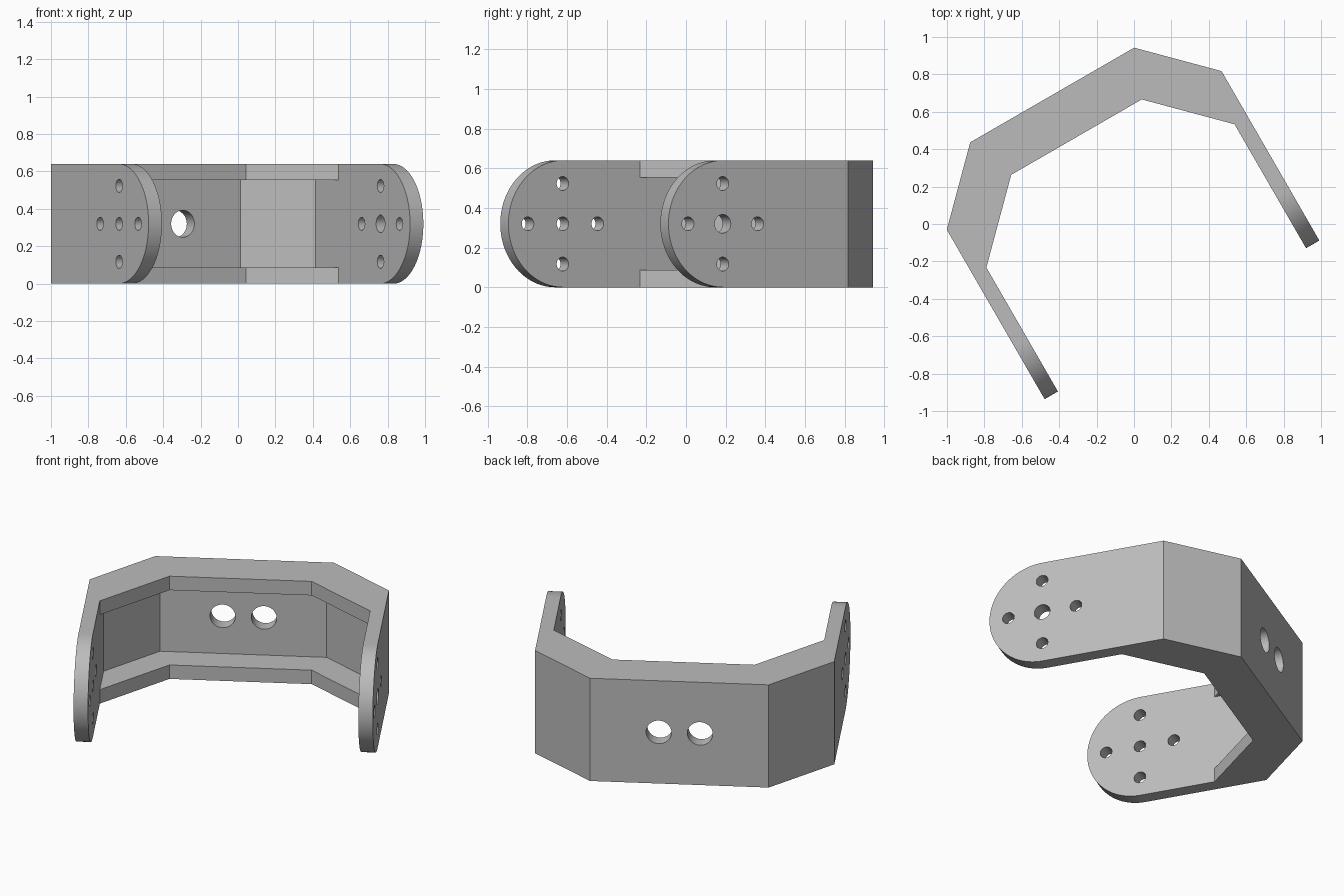
import bpy, bmesh, math
from mathutils import Matrix, Vector

if "Cube" in bpy.data.objects:
    bpy.data.objects.remove(bpy.data.objects["Cube"])

HEIGHT, WALL, FLANGE = 0.64, 0.082, 0.087
MID = HEIGHT / 2
TIP = -0.572              # front end of the arms
PIVOT = TIP + MID         # centre of the rounded arm ends

metal = bpy.data.materials.new("grey metal")
metal.diffuse_color = (0.5, 0.5, 0.5, 1)
metal.use_nodes = True
metal.node_tree.nodes["Principled BSDF"].inputs["Base Color"].default_value = (0.5, 0.5, 0.5, 1)


def prism(name, outline, lo, hi, axis="Z"):
    """Extrude a 2D outline from lo to hi along an axis."""
    place = {"X": lambda p, t: (t, p[0], p[1]),
             "Y": lambda p, t: (p[0], t, p[1]),
             "Z": lambda p, t: (p[0], p[1], t)}[axis]
    bm = bmesh.new()
    face = bm.faces.new([bm.verts.new(place(p, lo)) for p in outline])
    new = bmesh.ops.extrude_face_region(bm, geom=[face])["geom"]
    shift = Vector(place((0, 0), hi - lo))
    bmesh.ops.translate(bm, vec=shift, verts=[v for v in new if isinstance(v, bmesh.types.BMVert)])
    bmesh.ops.recalc_face_normals(bm, faces=bm.faces)
    mesh = bpy.data.meshes.new(name)
    bm.to_mesh(mesh)
    bm.free()
    mesh.materials.append(metal)
    obj = bpy.data.objects.new(name, mesh)
    bpy.context.collection.objects.link(obj)
    return obj


def arc(cx, cy, r, start, end, n):
    return [(cx + r * math.cos(a), cy + r * math.sin(a))
            for a in (start + (end - start) * i / n for i in range(n + 1))]


def circle(cx, cy, r, n=32):
    return arc(cx, cy, r, 0, math.tau, n)[:-1]


def mirrored(half):
    """Complete a right-hand path with its mirror image."""
    return half + [(-x, y) for x, y in reversed(half)]


def combine(target, tool, operation):
    bpy.context.view_layer.objects.active = target
    mod = target.modifiers.new(operation.lower(), "BOOLEAN")
    mod.operation, mod.solver, mod.object = operation, "EXACT", tool
    bpy.ops.object.modifier_apply(modifier=mod.name)
    bpy.data.objects.remove(tool)


# Bent strap, drawn taller and longer than needed, then trimmed
outer = mirrored([(0.848, -0.7), (0.848, 0.474), (0.506, 0.816)])
inner = mirrored([(0.848 - WALL, -0.7), (0.848 - WALL, 0.44), (0.472, 0.816 - WALL)])
bracket = prism("bracket", outer + inner[::-1], -0.05, HEIGHT + 0.05)

# Stiffening flanges along the top and bottom edges
lip = mirrored([(0.807, 0.152), (0.403, 0.556)])
seat = mirrored([(0.807, 0.457), (0.489, 0.775)])
for lo, hi in ((-0.1, FLANGE), (HEIGHT - FLANGE, HEIGHT + 0.1)):
    combine(bracket, prism("flange", lip + seat[::-1], lo, hi), "UNION")

# Trim to height and round the arm ends
side = arc(PIVOT, MID, MID, math.pi / 2, 1.5 * math.pi, 56) + [(1, 0), (1, HEIGHT)]
combine(bracket, prism("side_trim", side, -1, 1, "X"), "INTERSECT")

# Cross of mounting holes in each arm; the right-hand centre bore is larger
for lo, hi, bore in ((-1, -0.6, 0.035), (0.6, 1, 0.047)):
    for dy, dz, r in ((0, 0, bore), (0.203, 0, 0.035), (-0.203, 0, 0.035),
                      (0, 0.203, 0.035), (0, -0.203, 0.035)):
        combine(bracket, prism("arm_hole", circle(PIVOT - 0.004 + dy, MID + dz, r), lo, hi, "X"),
                "DIFFERENCE")

# Pair of large holes in the back plate
for x in (-0.117, 0.117):
    combine(bracket, prism("back_hole", circle(x, MID, 0.072, 48), 0.65, 0.9, "Y"), "DIFFERENCE")

# Clean flat faces, then turn the bracket to its final heading
bm = bmesh.new()
bm.from_mesh(bracket.data)
bmesh.ops.remove_doubles(bm, verts=bm.verts, dist=0.0001)
bmesh.ops.dissolve_limit(bm, angle_limit=0.01, verts=bm.verts, edges=bm.edges)
bmesh.ops.transform(bm, verts=bm.verts,
                    matrix=Matrix.Rotation(math.radians(30), 4, "Z") @ Matrix.Translation((-0.034, 0, 0)))
bm.to_mesh(bracket.data)
bm.free()

bpy.ops.object.select_all(action="DESELECT")
bracket.select_set(True)
bpy.context.view_layer.objects.active = bracket
bpy.ops.object.shade_smooth_by_angle(angle=math.radians(30))
